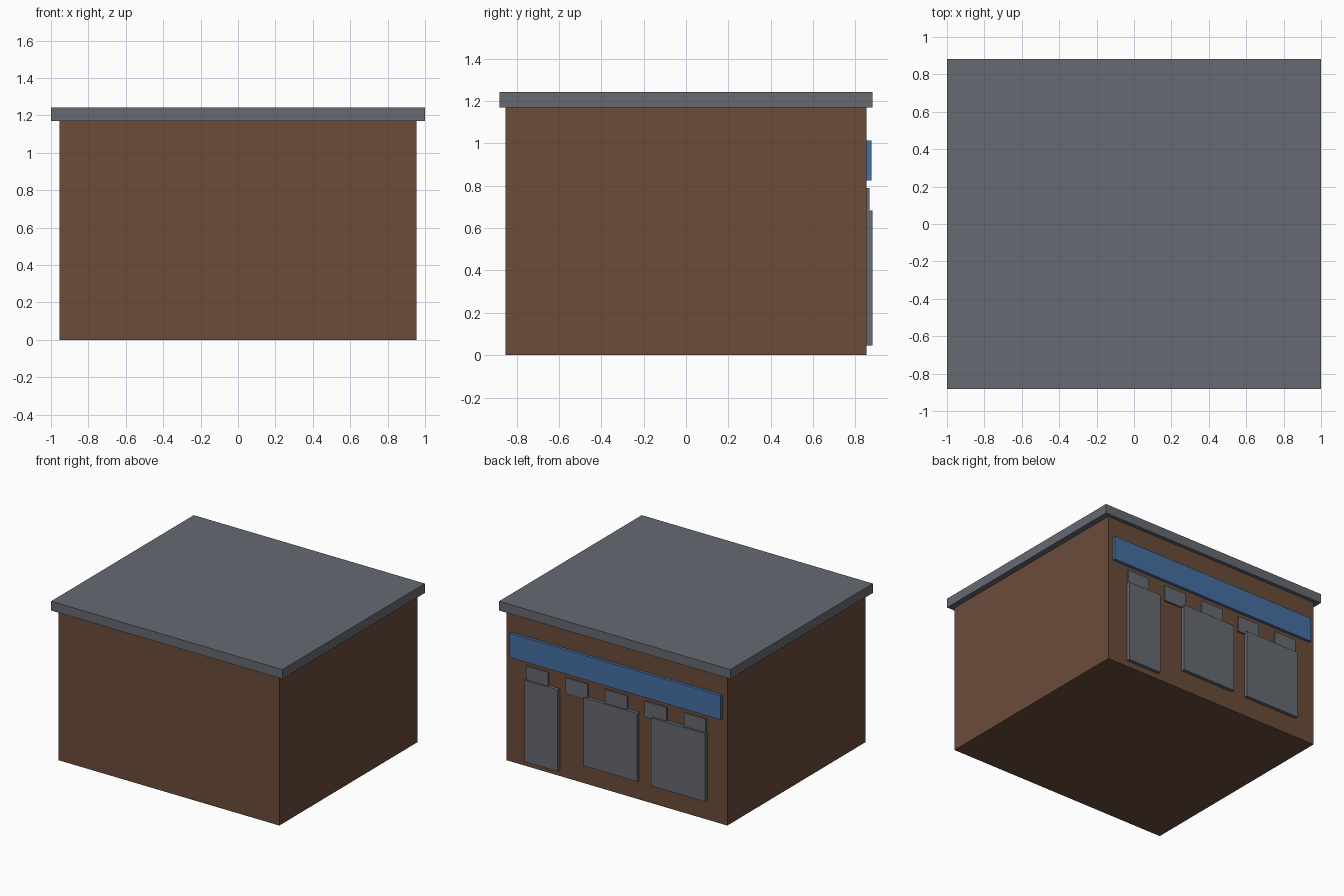
import bpy

default_cube = bpy.data.objects.get("Cube")
if default_cube:
    bpy.data.objects.remove(default_cube, do_unlink=True)


def make_material(name, rgb):
    mat = bpy.data.materials.new(name)
    mat.use_nodes = True
    colour = (*rgb, 1.0)
    mat.diffuse_color = colour
    mat.node_tree.nodes["Principled BSDF"].inputs["Base Color"].default_value = colour
    return mat


def box(name, x, y, z, mat):
    """Box spanning the given (low, high) range on each axis."""
    spans = (x, y, z)
    bpy.ops.mesh.primitive_cube_add(size=1, location=[(a + b) / 2 for a, b in spans])
    obj = bpy.context.object
    obj.name = name
    obj.scale = [b - a for a, b in spans]
    bpy.ops.object.transform_apply(location=False, rotation=False, scale=True)
    obj.data.materials.append(mat)
    return obj


brown = make_material("brown wall", (0.145, 0.072, 0.042))
grey = make_material("slate grey", (0.132, 0.142, 0.165))
blue = make_material("sign blue", (0.06, 0.16, 0.36))

BACK = 0.853    # back face of the walls
INNER = 0.84    # fittings start slightly inside the wall

# Main body and overhanging flat roof
box("walls", (-0.955, 0.955), (-BACK, BACK), (0, 1.17), brown)
box("roof", (-1, 1), (-0.881, 0.881), (1.169, 1.242), grey)

# Long sign board across the back
box("sign_board", (-0.912, 0.912), (INNER, 0.876), (0.824, 1.013), blue)

# Door and the two large shop windows
box("door", (0.494, 0.782), (INNER, 0.88), (0.045, 0.683), grey)
box("window_middle", (-0.192, 0.272), (INNER, 0.88), (0.15, 0.683), grey)
box("window_right", (-0.782, -0.312), (INNER, 0.88), (0.15, 0.683), grey)

# Row of evenly spaced small upper panes
for i in range(5):
    centre = (2 - i) * 0.341
    box(f"upper_pane_{i + 1}", (centre - 0.095, centre + 0.095),
        (INNER, 0.866), (0.665, 0.789), grey)
